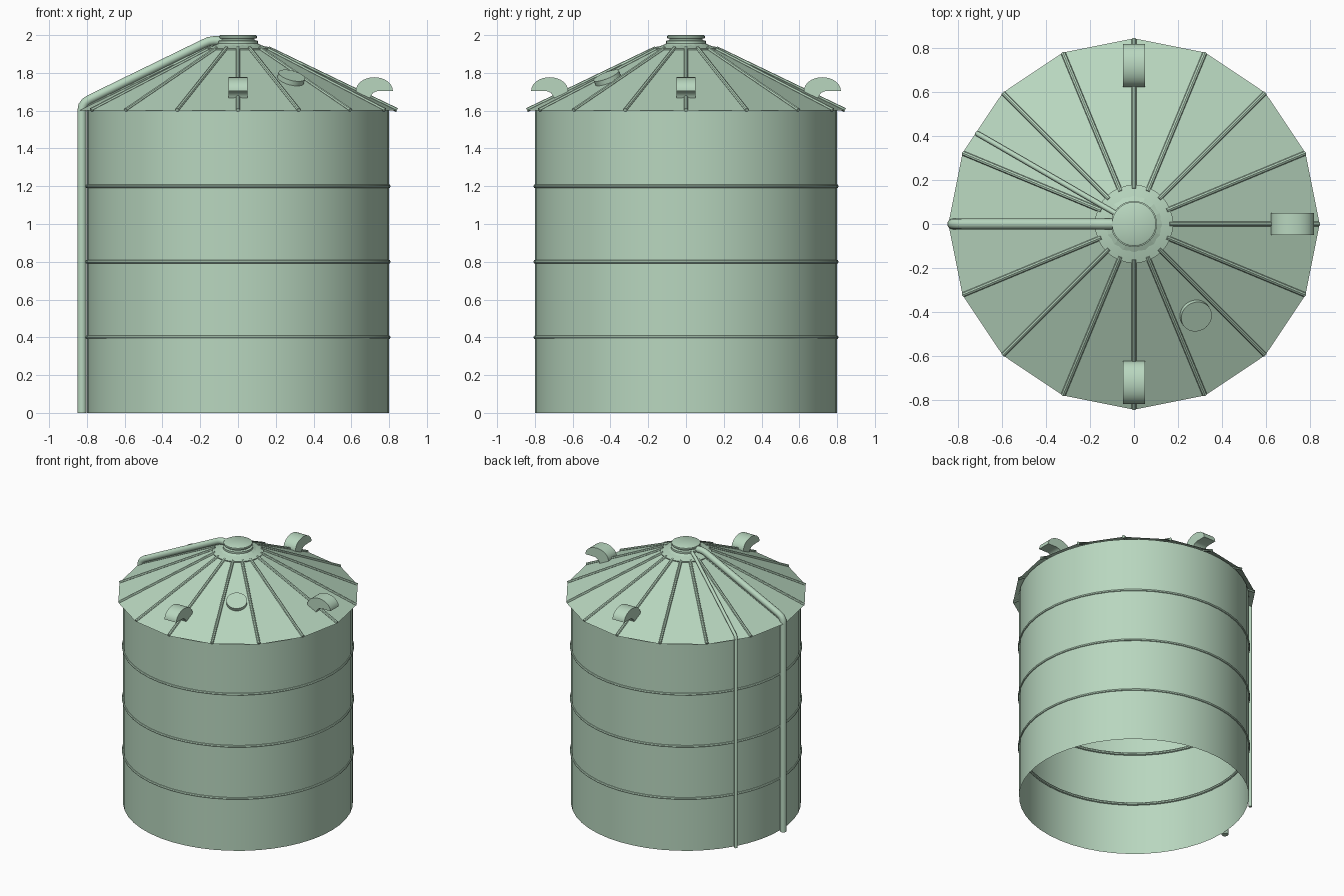
import bpy, bmesh, math
from mathutils import Vector, Matrix

if "Cube" in bpy.data.objects:
    bpy.data.objects.remove(bpy.data.objects["Cube"])

mat = bpy.data.materials.new("pale_green")
mat.diffuse_color = (0.48, 0.675, 0.52, 1)
mat.use_nodes = True
mat.node_tree.nodes["Principled BSDF"].inputs["Base Color"].default_value = mat.diffuse_color


def make(name, bm, smooth=True, normals=True):
    if normals:
        bmesh.ops.recalc_face_normals(bm, faces=bm.faces)
    me = bpy.data.meshes.new(name)
    bm.to_mesh(me)
    bm.free()
    me.materials.append(mat)
    ob = bpy.data.objects.new(name, me)
    bpy.context.collection.objects.link(ob)
    if smooth:
        bpy.ops.object.select_all(action='DESELECT')
        ob.select_set(True)
        bpy.context.view_layer.objects.active = ob
        bpy.ops.object.shade_smooth_by_angle(angle=math.radians(35))
    return ob


def lathe(name, profile, n, smooth=True, closed=False):
    """Revolve (radius, z) points around z; radius 0 is merged to a point."""
    bm = bmesh.new()
    rings = [[bm.verts.new((r * math.cos(2 * math.pi * i / n),
                            r * math.sin(2 * math.pi * i / n), z)) for i in range(n)]
             for r, z in profile]
    pairs = list(zip(rings, rings[1:])) + ([(rings[-1], rings[0])] if closed else [])
    for a, b in pairs:
        for i in range(n):
            j = (i + 1) % n
            bm.faces.new((a[i], a[j], b[j], b[i]))
    bmesh.ops.remove_doubles(bm, verts=bm.verts, dist=1e-5)
    return make(name, bm, smooth, normals=closed)


def tube(name, pts, radius, sides=12):
    """Sweep a circle along a path lying in a vertical plane, with mitred joints."""
    pts = [Vector(p) for p in pts]
    flat = Vector((pts[-1].x - pts[0].x, pts[-1].y - pts[0].y, 0)).normalized()
    side = Vector((-flat.y, flat.x, 0))
    bm = bmesh.new()
    rings = []
    for k, p in enumerate(pts):
        d0 = (p - pts[k - 1]).normalized() if k else (pts[1] - p).normalized()
        d1 = (pts[k + 1] - p).normalized() if k < len(pts) - 1 else d0
        t = (d0 + d1).normalized()
        up = t.cross(side) / max(0.5, t.dot(d0))
        rings.append([bm.verts.new(p + radius * (side * math.cos(a) + up * math.sin(a)))
                      for a in (2 * math.pi * i / sides for i in range(sides))])
    for a, b in zip(rings, rings[1:]):
        for i in range(sides):
            j = (i + 1) % sides
            bm.faces.new((a[i], a[j], b[j], b[i]))
    bm.faces.new(rings[0])
    bm.faces.new(rings[-1])
    return make(name, bm)


def polar(r, deg, z):
    a = math.radians(deg)
    return (r * math.cos(a), r * math.sin(a), z)


# roof slope: radius 0.845 at z 1.6 up to radius 0.17 at z 1.925
R0, Z0, R1, Z1 = 0.845, 1.6, 0.17, 1.925
SLOPE = (Z1 - Z0) / (R0 - R1)

# open-bottomed tank wall and its hoops
lathe("tank_wall", [(0.8, 0), (0.8, 1.605)], 48)
for k in (1, 2, 3):
    hoop = [(0.797 + 0.011 * math.cos(a), 0.4 * k + 0.011 * math.sin(a))
            for a in (math.pi * i / 4 for i in range(8))]
    lathe(f"hoop_{k}", hoop, 48, closed=True)

# sixteen-sided roof with a rib on every ridge
lathe("roof", [(R0, Z0), (0.08, Z0 + SLOPE * (R0 - 0.08))], 16, smooth=False)
for k in range(16):
    a = k * 22.5
    tube(f"roof_rib_{k}", [polar(R0 - 0.003, a, Z0 + 0.003), polar(0.16, a, Z1 + 0.006)], 0.011, 8)

# centre collar and lid
lathe("roof_collar", [(0.175, 1.922), (0.178, 1.93), (0.105, 1.952), (0.085, 1.955)], 32)
lathe("centre_lid", [(0.09, 1.945), (0.105, 1.952), (0.105, 1.97), (0.088, 1.974), (0.088, 1.981),
                     (0.1, 1.984), (0.1, 1.996), (0.093, 2.0), (0, 2.0)], 32)

# filling pipe and thin pipe running up the wall and over the roof
tube("filling_pipe", [(-0.826, 0, 0), (-0.826, 0, 1.6), (-0.822, 0, 1.625), (-0.808, 0, 1.645),
                      (-0.785, 0, 1.66), (-0.18, 0, 1.955), (-0.155, 0, 1.966),
                      (-0.13, 0, 1.97), (-0.07, 0, 1.97)], 0.024, 16)
tube("thin_pipe", [polar(0.822, 150, 0), polar(0.822, 150, 1.605), polar(0.815, 150, 1.622),
                   polar(0.8, 150, 1.632), polar(0.15, 150, 1.944), polar(0.08, 150, 1.965)], 0.012)

# round hatch lying on the roof slope
az = math.atan2(-0.42, 0.28)
bm = bmesh.new()
bmesh.ops.create_cone(bm, cap_ends=True, segments=32, radius1=0.072, radius2=0.072, depth=0.04)
bm.transform(Matrix.Translation((0.28, -0.415, 1.768)) @ Matrix.Rotation(az, 4, 'Z')
             @ Matrix.Rotation(math.atan(SLOPE), 4, 'Y'))
make("roof_hatch", bm)

# hooded vents on three sides
outline = [(0.722 + 0.098 * math.cos(math.pi * i / 16), 1.705 + 0.072 * math.sin(math.pi * i / 16))
           for i in range(17)]
outline += [(0.625, 1.69), (0.695, 1.655), (0.702, 1.677), (0.716, 1.695), (0.74, 1.705)]
for k, deg in enumerate((0, 90, 270)):
    bm = bmesh.new()
    face = bm.faces.new([bm.verts.new((x, -0.05, z)) for x, z in outline])
    ext = bmesh.ops.extrude_face_region(bm, geom=[face])
    bmesh.ops.translate(bm, vec=(0, 0.1, 0),
                        verts=[v for v in ext["geom"] if isinstance(v, bmesh.types.BMVert)])
    bm.transform(Matrix.Rotation(math.radians(deg), 4, 'Z'))
    make(f"roof_vent_{k}", bm)
